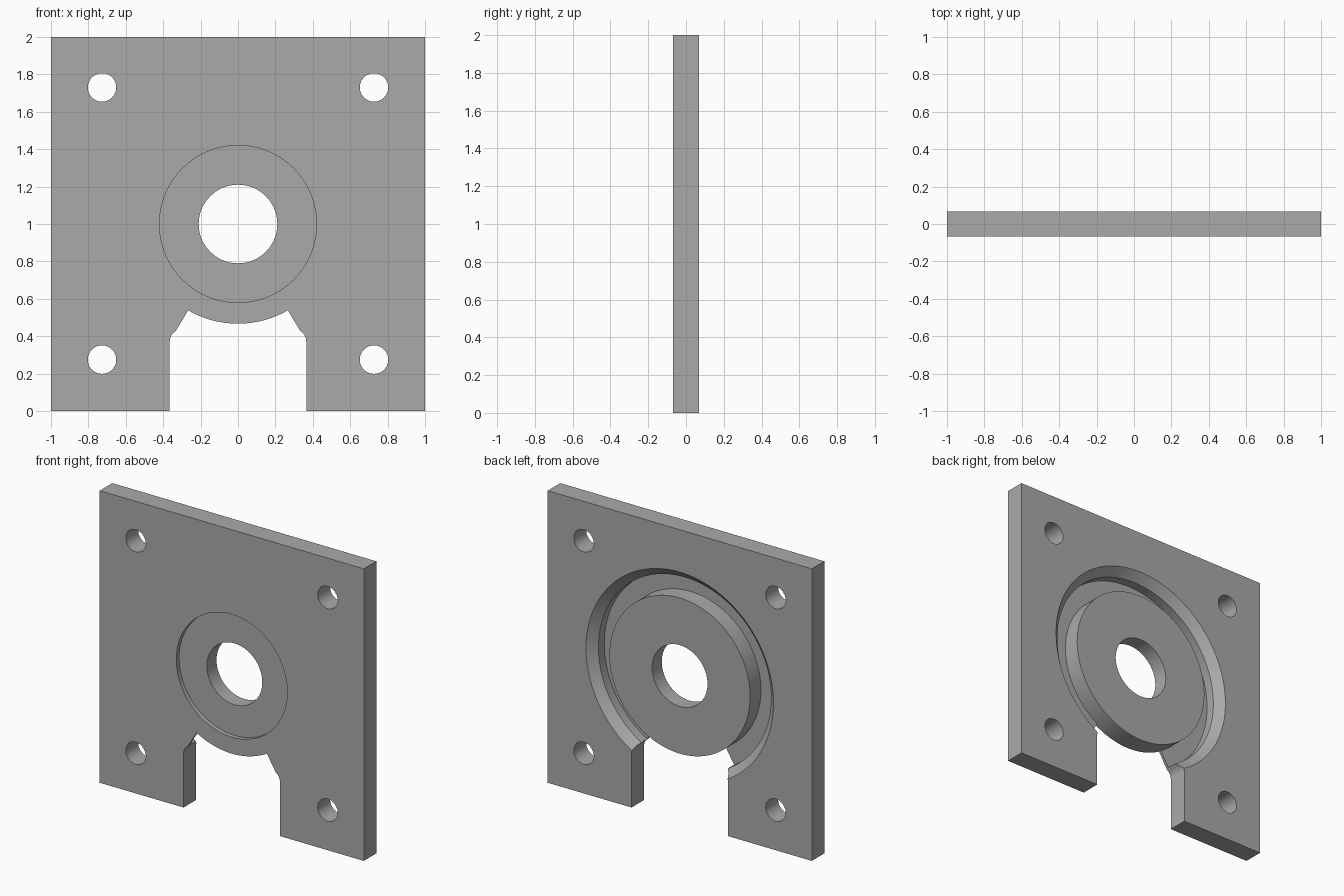
import bpy, bmesh, math

if "Cube" in bpy.data.objects:
    bpy.data.objects.remove(bpy.data.objects["Cube"])

HALF = 0.0675        # half plate thickness
CZ = 1.0             # height of the central axis
HUB_R, GROOVE_R, CHAMFER_R = 0.533, 0.654, 0.71
GROOVE_DEPTH, CHAMFER_DEPTH, RECESS_DEPTH = 0.117, 0.054, 0.03
STEPS = 120

grey = bpy.data.materials.new("plain grey")
grey.use_nodes = True
grey.diffuse_color = (0.4, 0.4, 0.4, 1)
grey.node_tree.nodes["Principled BSDF"].inputs["Base Color"].default_value = (0.4, 0.4, 0.4, 1)


def polar(r, deg, cx=0.0, cz=CZ):
    a = math.radians(deg)
    return (cx + r * math.cos(a), cz + r * math.sin(a))


def circle(r, cx=0.0, cz=CZ, n=STEPS):
    return [polar(r, 360 * i / n, cx, cz) for i in range(n)]


def finish(name, bm):
    bmesh.ops.recalc_face_normals(bm, faces=bm.faces)
    mesh = bpy.data.meshes.new(name)
    bm.to_mesh(mesh)
    bm.free()
    ob = bpy.data.objects.new(name, mesh)
    bpy.context.collection.objects.link(ob)
    mesh.materials.append(grey)
    return ob


def prism(name, outline, y0, y1):
    """Extrude an x-z outline along y."""
    bm = bmesh.new()
    face = bm.faces.new([bm.verts.new((x, y0, z)) for x, z in outline])
    new = bmesh.ops.extrude_face_region(bm, geom=[face])["geom"]
    bmesh.ops.translate(bm, vec=(0, y1 - y0, 0),
                        verts=[v for v in new if isinstance(v, bmesh.types.BMVert)])
    return finish(name, bm)


def ring(name, profile):
    """Revolve a closed (radius, y) profile around the central axis."""
    bm = bmesh.new()
    loops = []
    for i in range(STEPS):
        pts = [(polar(r, 360 * i / STEPS), y) for r, y in profile]
        loops.append([bm.verts.new((p[0], y, p[1])) for p, y in pts])
    n = len(profile)
    for i in range(STEPS):
        a, b = loops[i], loops[(i + 1) % STEPS]
        for j in range(n):
            k = (j + 1) % n
            bm.faces.new((a[j], a[k], b[k], b[j]))
    return finish(name, bm)


# Square plate
plate = prism("mounting_plate", [(-1, 0), (1, 0), (1, 2), (-1, 2)], -HALF, HALF)

# Annular groove in the back, with a chamfered outer rim
over = 0.02
floor_y = HALF - GROOVE_DEPTH
slope = (CHAMFER_R - GROOVE_R) / CHAMFER_DEPTH
cutters = [ring("groove_cutter", [
    (HUB_R, floor_y), (GROOVE_R, floor_y), (GROOVE_R, HALF - CHAMFER_DEPTH),
    (CHAMFER_R + over * slope, HALF + over), (HUB_R, HALF + over)])]

# Bottom notch: slot with rounded corners, opening up to the hub rim
right = [(0.365, -0.1)]
right += [polar(0.065, a, 0.30, 0.372) for a in range(0, 61, 10)]
right += [polar(HUB_R, a) for a in range(300, 269, -3)]
left = [(-x, z) for x, z in reversed(right[:-1])]
cutters.append(prism("notch_cutter", right + left, -0.2, 0.2))

# Shallow round recess in the front, centre bore and four bolt holes
cutters.append(prism("recess_cutter", circle(0.42), -0.2, -HALF + RECESS_DEPTH))
cutters.append(prism("bore_cutter", circle(0.21), -0.2, 0.2))
for x in (-0.727, 0.727):
    for z in (0.275, 1.73):
        cutters.append(prism("bolt_hole_cutter", circle(0.076, x, z, 48), -0.2, 0.2))

# Apply the cuts
bpy.ops.object.select_all(action='DESELECT')
bpy.context.view_layer.objects.active = plate
plate.select_set(True)
for cutter in cutters:
    mod = plate.modifiers.new("cut", 'BOOLEAN')
    mod.operation = 'DIFFERENCE'
    mod.solver = 'EXACT'
    mod.object = cutter
    bpy.ops.object.modifier_apply(modifier=mod.name)
    bpy.data.objects.remove(cutter)

bpy.ops.object.shade_smooth_by_angle(angle=math.radians(25))
